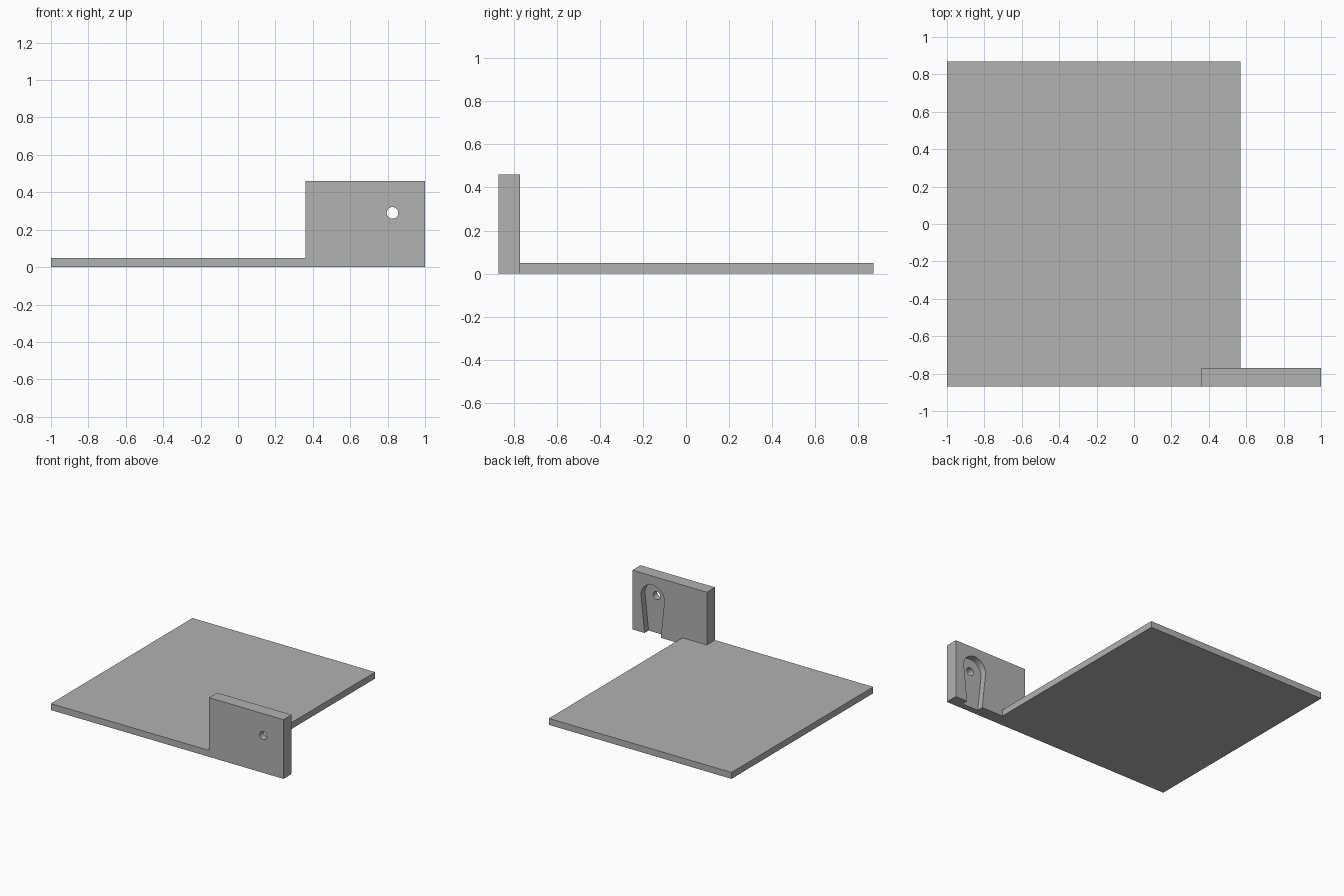
import bpy, bmesh, math
from mathutils import Vector

if "Cube" in bpy.data.objects:
    bpy.data.objects.remove(bpy.data.objects["Cube"], do_unlink=True)

grey = bpy.data.materials.new("plain grey")
grey.use_nodes = True
colour = (0.445, 0.445, 0.445, 1)
grey.diffuse_color = colour
grey.node_tree.nodes["Principled BSDF"].inputs["Base Color"].default_value = colour

FRONT, BACK = -0.87, -0.77      # bracket faces along y
HOLE_X, HOLE_Z = 0.826, 0.29


def prism(name, outline, y0, y1):
    """Extrude an (x, z) outline from y0 to y1."""
    bm = bmesh.new()
    face = bm.faces.new([bm.verts.new((x, y0, z)) for x, z in outline])
    side = bmesh.ops.extrude_face_region(bm, geom=[face])
    verts = [v for v in side["geom"] if isinstance(v, bmesh.types.BMVert)]
    bmesh.ops.translate(bm, verts=verts, vec=Vector((0, y1 - y0, 0)))
    bmesh.ops.recalc_face_normals(bm, faces=bm.faces)
    mesh = bpy.data.meshes.new(name)
    bm.to_mesh(mesh)
    bm.free()
    mesh.materials.append(grey)
    obj = bpy.data.objects.new(name, mesh)
    bpy.context.collection.objects.link(obj)
    return obj


def box(x0, x1, z0, z1):
    return [(x0, z0), (x1, z0), (x1, z1), (x0, z1)]


def arc(radius, start, end, steps):
    angles = [start + (end - start) * i / steps for i in range(steps + 1)]
    return [(HOLE_X + radius * math.cos(a), HOLE_Z + radius * math.sin(a)) for a in angles]


def combine(target, other, operation):
    mod = target.modifiers.new(operation.title(), "BOOLEAN")
    mod.operation, mod.solver, mod.object = operation, "EXACT", other
    bpy.context.view_layer.objects.active = target
    bpy.ops.object.modifier_apply(modifier=mod.name)
    bpy.data.objects.remove(other, do_unlink=True)


# Upright bracket at the front corner, joined to the flat base plate
bracket = prism("bracket", box(0.36, 1, 0, 0.46), FRONT, BACK)
plate = prism("base_plate_with_bracket", box(-1, 0.57, 0, 0.05), FRONT, -FRONT)
combine(plate, bracket, "UNION")

# Round-topped tapered recess in the back of the bracket, open at the bottom
lean = 0.105
recess = arc(0.1, -lean, math.pi + lean, 32)
foot = 0.07 - 0.05 * math.tan(lean)
recess += [(HOLE_X - foot, -0.05), (HOLE_X + foot, -0.05)]
combine(plate, prism("recess_cutter", recess, BACK - 0.05, BACK + 0.05), "DIFFERENCE")

# Round hole right through the bracket
hole = arc(0.031, 0, math.tau, 32)[:-1]
combine(plate, prism("hole_cutter", hole, FRONT - 0.05, BACK + 0.05), "DIFFERENCE")

bpy.ops.object.select_all(action="DESELECT")
plate.select_set(True)
bpy.context.view_layer.objects.active = plate
bpy.ops.object.shade_smooth_by_angle(angle=math.radians(30))
